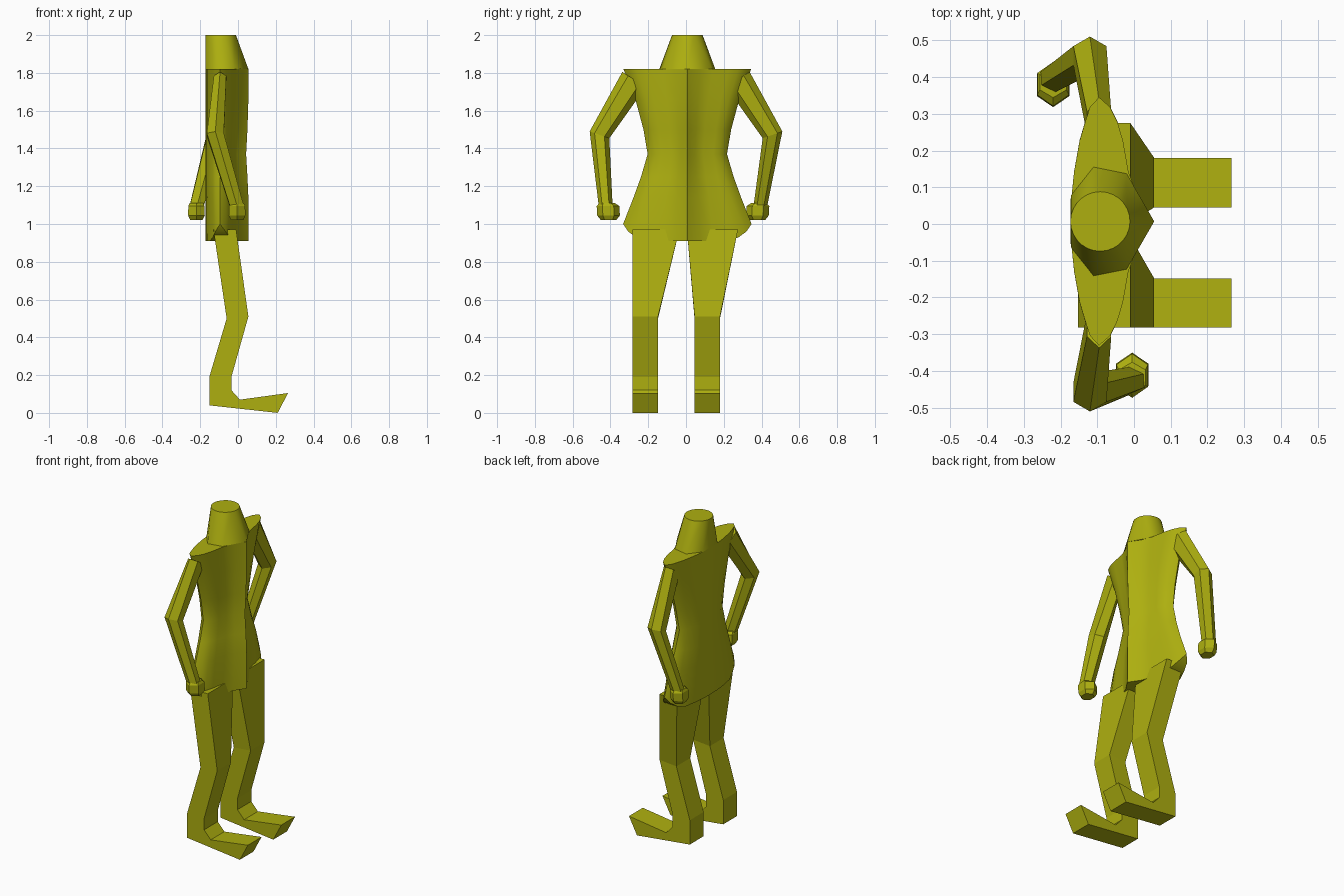
import bpy, bmesh, math
from mathutils import Vector

if "Cube" in bpy.data.objects:
    bpy.data.objects.remove(bpy.data.objects["Cube"])

olive = bpy.data.materials.new("olive")
olive.diffuse_color = (0.42, 0.43, 0.005, 1)
olive.use_nodes = True
olive.node_tree.nodes["Principled BSDF"].inputs["Base Color"].default_value = olive.diffuse_color
MID = 0.007  # y of the body's middle


def finish(name, bm, smooth=None):
    bmesh.ops.recalc_face_normals(bm, faces=bm.faces)
    me = bpy.data.meshes.new(name)
    bm.to_mesh(me)
    bm.free()
    me.materials.append(olive)
    ob = bpy.data.objects.new(name, me)
    bpy.context.collection.objects.link(ob)
    if smooth:
        bpy.ops.object.select_all(action='DESELECT')
        ob.select_set(True)
        bpy.context.view_layer.objects.active = ob
        bpy.ops.object.shade_smooth_by_angle(angle=math.radians(smooth))
    return ob


def bridge(bm, rings):
    n = len(rings[0])
    for a, b in zip(rings, rings[1:]):
        for i in range(n):
            bm.faces.new((a[i], a[(i + 1) % n], b[(i + 1) % n], b[i]))


# torso: ridged front and rounder back, meeting at the sides
COLS = [0, 0.2, 0.4, 0.65, 0.8, 0.92, 1]
FRONT = [0.055, 0.01, -0.015, -0.03, -0.045, -0.065, -0.095]
BACK = [-0.172, -0.17, -0.163, -0.148, -0.133, -0.12, -0.095]
HEM = [0.91, 0.91, 0.91, 0.91, 0.93, 0.96, 1.0]
LEVELS = [(1.82, 0.338, 0), (1.66, 0.275, 0), (1.5, 0.232, 0.005),
          (1.37, 0.21, 0.012), (1.25, 0.245, 0.005), (1.14, 0.285, 0), (None, 0.34, 0)]
bm = bmesh.new()
rings = []
last = len(COLS) - 1
path = ([(i, 1, FRONT) for i in range(last + 1)] +
        [(i, 1, BACK) for i in range(last - 1, -1, -1)] +
        [(i, -1, BACK) for i in range(1, last + 1)] +
        [(i, -1, FRONT) for i in range(last - 1, 0, -1)])
for z, half, inset in LEVELS:
    ring = []
    for i, side, xs in path:
        x = xs[i] - (inset if xs is FRONT else 0)
        ring.append(bm.verts.new((x, MID + side * COLS[i] * half, z or HEM[i])))
    rings.append(ring)
bridge(bm, rings)
bm.faces.new(rings[0])
low = rings[-1]
n = len(low)
for k in range(-last, last):  # underside strips joining front and back hems
    a, b = low[k % n], low[(k + 1) % n]
    c, d = low[(2 * last - k - 1) % n], low[(2 * last - k) % n]
    corners = list(dict.fromkeys((a, b, c, d)))
    if len(corners) > 2:
        bm.faces.new(corners)
finish("torso", bm, 30)

# neck: round top flaring to an angular collar
bm = bmesh.new()
for k in range(28):
    a = math.tau * k / 28
    bm.verts.new((-0.092 + 0.081 * math.cos(a), MID + 0.081 * math.sin(a), 2.0))
for x, y in [(0.055, 0), (-0.02, 0.13), (-0.11, 0.148), (-0.172, 0.07)]:
    for s in ((1, -1) if y else (1,)):
        bm.verts.new((x, MID + s * y, 1.82))
bmesh.ops.convex_hull(bm, input=bm.verts)
finish("neck", bm, 30)


# legs with feet: side outline given two widths, wider at the thigh
OUTLINE = [(-0.13, 0.97), (-0.06, 0.5), (-0.152, 0.19), (-0.152, 0.04), (0.21, 0),
           (0.265, 0.105), (0.01, 0.07), (-0.035, 0.12), (-0.035, 0.19), (0.055, 0.51),
           (-0.01, 0.97)]


def leg(name, lo, hi, top_lo, top_hi):
    bm = bmesh.new()
    sides = []
    for y, top in ((lo, top_lo), (hi, top_hi)):
        sides.append([bm.verts.new((x, top if z > 0.9 else y, z)) for x, z in OUTLINE])
    bridge(bm, sides)
    for s in sides:
        # thigh, shin and foot panels
        for ids in ((0, 1, 9, 10), (1, 2, 8, 9), (2, 3, 7, 8), (3, 4, 6, 7), (4, 5, 6)):
            bm.faces.new([s[i] for i in ids])
    finish(name, bm)


leg("left_leg", 0.045, 0.18, 0.005, 0.275)
leg("right_leg", -0.282, -0.148, -0.282, -0.035)


# arms and hands: six-sided tubes; each ring is centre, outward half-vector (y, z), x radius
def tube(name, sections, side):
    bm = bmesh.new()
    rings = []
    for (x, y, z), (uy, uz), rx in sections:
        ring = []
        for k in range(6):
            a = math.tau * k / 6
            c, s = math.cos(a), math.sin(a) / math.sin(math.pi / 3)
            ring.append(bm.verts.new((x + rx * s, side * (y + uy * c), z + uz * c)))
        rings.append(ring)
    bridge(bm, rings)
    bm.faces.new(rings[0])
    bm.faces.new(rings[-1])
    finish(name, bm)


for word, side, hx, hy in (("left", 1, -0.22, 0.378), ("right", -1, -0.005, 0.41)):
    tube(word + "_arm", [((-0.095, 0.275, 1.765), (0.062, 0.04), 0.033),
                         ((-0.12, 0.458, 1.472), (0.052, 0.018), 0.045),
                         ((hx, hy + 0.015, 1.09), (0.037, 0.006), 0.037)], side)
    tube(word + "_hand", [((hx, hy + 0.008, 1.11), (0.042, 0), 0.036),
                          ((hx, hy + 0.003, 1.095), (0.06, 0), 0.043),
                          ((hx, hy, 1.045), (0.06, 0), 0.044),
                          ((hx, hy, 1.022), (0.042, 0), 0.033)], side)
